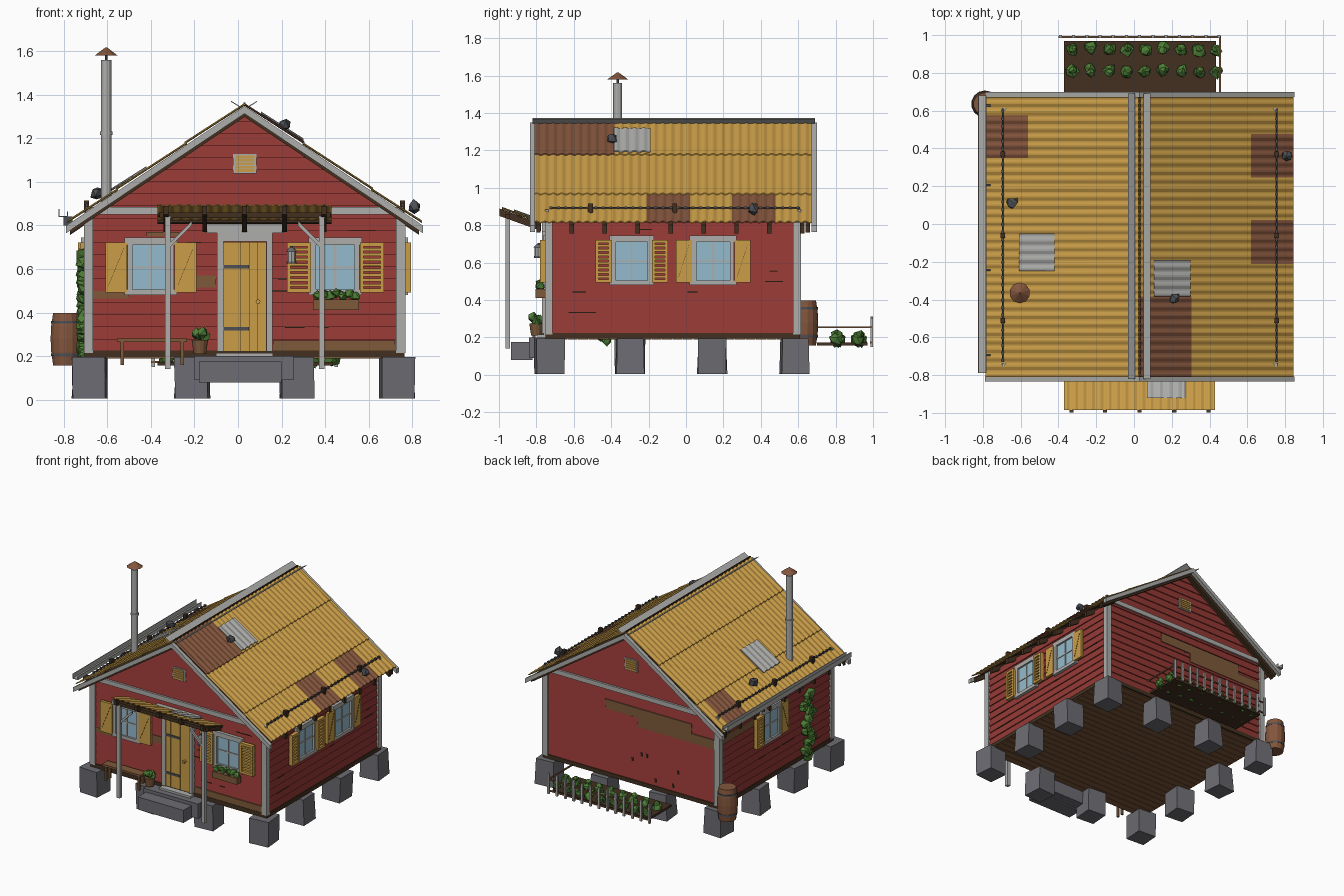
import bpy, bmesh, math, random
from mathutils import Matrix, Vector

if "Cube" in bpy.data.objects:
    bpy.data.objects.remove(bpy.data.objects["Cube"])

random.seed(4)
COLOURS = {
    "red_paint": (0.30, 0.041, 0.035), "mustard": (0.59, 0.34, 0.064),
    "pale_grey": (0.42, 0.42, 0.41), "stone_grey": (0.15, 0.15, 0.17),
    "dark_wood": (0.054, 0.030, 0.014), "rust": (0.23, 0.092, 0.046),
    "glass_blue": (0.30, 0.50, 0.61), "leaf_green": (0.075, 0.21, 0.035),
    "iron": (0.075, 0.078, 0.088), "bare_wood": (0.21, 0.10, 0.042)}
MATS = []
for n, c in COLOURS.items():
    m = bpy.data.materials.new(n)
    m.diffuse_color = (*c, 1)
    m.use_nodes = True
    m.node_tree.nodes["Principled BSDF"].inputs["Base Color"].default_value = m.diffuse_color
    MATS.append(m)
RED, YEL, PALE, STONE, DARK, RUST, GLASS, GREEN, IRON, WOOD = range(10)


def same(x, y, z):
    return (x, y, z)


class Part:
    """Collects solids into one named mesh object."""
    def __init__(self, name):
        self.name, self.bm = name, bmesh.new()

    def __enter__(self):
        return self

    def box(self, r, mat, f=same):
        v = [self.bm.verts.new(f(x, y, z)) for x in r[0:2] for y in r[2:4] for z in r[4:6]]
        for q in ((0, 1, 3, 2), (4, 5, 7, 6), (0, 1, 5, 4), (2, 3, 7, 6), (0, 2, 6, 4), (1, 3, 7, 5)):
            self.bm.faces.new([v[i] for i in q]).material_index = mat

    def paint(self, verts, mat):
        for fc in {fc for v in verts for fc in v.link_faces}:
            fc.material_index = mat

    def rod(self, a, b, r0, mat, r1=None, n=12):
        a, b = Vector(a), Vector(b)
        mx = Matrix.Translation((a + b) / 2) @ (b - a).to_track_quat('Z', 'Y').to_matrix().to_4x4()
        g = bmesh.ops.create_cone(self.bm, cap_ends=True, segments=n, radius1=r0,
                                  radius2=r0 if r1 is None else r1, depth=(b - a).length, matrix=mx)
        self.paint(g["verts"], mat)

    def blob(self, c, r, mat):
        g = bmesh.ops.create_icosphere(self.bm, subdivisions=1, radius=r, matrix=Matrix.Translation(c))
        for v in g["verts"]:
            v.co += Vector([random.uniform(-.25, .25) * r for _ in "xyz"])
        self.paint(g["verts"], mat)

    def sheet(self, d0, d1, y0, y1, f, mat_of, h=0.0, lift=0.007, pitch=0.045):
        """Corrugated metal: waves across y, straight along d."""
        n = round((y1 - y0) / pitch) * 6
        prev = None
        for i in range(n + 1):
            y = y0 + (y1 - y0) * i / n
            w = h + 0.0042 * math.sin(i * math.pi / 3)
            ring = [self.bm.verts.new(f(d, y, w + k)) for d, k in
                    ((d0, 0), (d1, lift), (d1, lift - .005), (d0, -.005))]
            if prev:
                for k in range(4):
                    q = (prev[k], prev[(k + 1) % 4], ring[(k + 1) % 4], ring[k])
                    self.bm.faces.new(q).material_index = mat_of(y - 0.001)
            if i in (0, n):
                self.bm.faces.new(ring).material_index = mat_of(y)
            prev = ring

    def __exit__(self, *a):
        bm = self.bm
        bmesh.ops.recalc_face_normals(bm, faces=bm.faces)
        used = sorted({fc.material_index for fc in bm.faces})
        for fc in bm.faces:
            fc.material_index = used.index(fc.material_index)
        me = bpy.data.meshes.new(self.name)
        bm.to_mesh(me)
        bm.free()
        for u in used:
            me.materials.append(MATS[u])
        bpy.context.collection.objects.link(bpy.data.objects.new(self.name, me))


# Wall frames: u along the wall, d outward, z up
def front(u, d, z): return (u, -0.735 - d, z)
def back(u, d, z): return (u, 0.595 + d, z)
def right(u, d, z): return (0.75 + d, u, z)
def left(u, d, z): return (-0.69 - d, u, z)
def slope(s): return lambda d, y, h: (0.03 + s * d, y, 1.358 - 0.67 * d + h)


# Foundation blocks around the edge
XS, YS = (-0.68, -0.21, 0.27, 0.74), (-0.74, -0.30, 0.14, 0.58)
with Part("foundation_blocks") as p:
    for x in XS:
        for y in YS:
            if x in (XS[0], XS[3]) or y in (YS[0], YS[3]):
                t, cx, cy = random.uniform(-.12, .12), min(max(x, -.68), .73), min(max(y, -.73), .585)
                k, lean = random.uniform(-.2, .8), random.uniform(-.05, .05)
                p.box((-.071, .071, -.071, .071, .005, .195), STONE, lambda a, b, z: (
                    cx + (a * math.cos(t) - b * math.sin(t)) * (1.05 - k * z) + lean * (z - .1),
                    cy + (a * math.sin(t) + b * math.cos(t)) * (1.05 - k * z), z))

# Floor planks and sill
with Part("floor_and_sill") as p:
    p.box((-.705, .765, -.75, .61, .195, .225), DARK)
    for i in range(24):
        p.box((-.70, .76, -.745 + i * .056, -.692 + i * .056, .189, .196), WOOD)

# Wall core with gable, then lapped boards
with Part("walls") as p:
    p.box((-.69, .75, -.735, .595, .22, .835), RED)
    for y0 in (-.735, .575):
        p.box((0, 1, y0, y0 + .02, 0, 1), RED, lambda u, y, v: (.03 + (u - .5) * 1.44 * (1 - v), y, .835 + .49 * v))
    step = 0.0555
    for f, a, b, rows in ((front, -.69, .75, 20), (back, -.69, .75, 20), (left, -.735, .595, 11), (right, -.735, .595, 11)):
        for i in range(rows):
            z = .222 + i * step
            def lap(u, d, v):
                zz = z + v * step
                mid, half = (a + b) / 2, (b - a) / 2
                if rows == 20:
                    half = max(.002, min(half, (1.325 - zz) / .67))
                return f(mid + u * half, d * (.010 - .008 * v), zz)
            p.box((-1, 1, 0, 1, 0, 1), RED, lap)

# Bare boards and cracks on the walls
with Part("weathered_boards") as p:
    for f, a, b, z0, z1 in ((front, -.31, -.10, .515, .57), (front, -.67, -.50, .465, .50), (front, .16, .72, .225, .272),
                            (front, -.42, -.27, .752, .77), (back, -.47, .25, .70, .77), (back, -.67, -.02, .63, .70),
                            (left, .15, .57, .66, .72)):
        p.box((a, b, .004, .0125, z0, z1), WOOD, f)
    for f, a, b in ((front, -.62, .62), (right, -.68, .5), (left, -.6, .5)):
        for i in range(8):
            u, z = random.uniform(a, b), .222 + .0555 * random.randint(1, 10)
            p.box((u, u + random.uniform(.04, .16), .004, .0115, z - .003, z + .003), DARK, f)
    for i in range(8):
        u, z = random.uniform(-.4, .3), .25 + .0555 * random.randint(0, 8)
        p.box((u, u + .012, .004, .0115, z, z + .03), DARK, back)

# Corner boards and gable bands
with Part("corner_boards_and_bands") as p:
    for x in (-.708, .725):
        for y in (-.755, .573):
            p.box((x, x + .043, y, y + .042, .215, .85), PALE)
    for f in (front, back):
        p.box((-.70, .76, 0, .02, .85, .885), PALE, f)

# Roof: boarding, corrugated courses, barge boards, rafters
D = (0, .275, .59, .815)
def rusty(s, c):
    spans = {(1, 0): [(-.82, -.38)], (1, 2): [(-.21, .02), (.25, .48)], (-1, 2): [(.35, .58)]}.get((s, c), [])
    return lambda y: RUST if any(a < y < b for a, b in spans) else YEL
for s, side in ((1, "right"), (-1, "left")):
    f = slope(s)
    with Part("roof_sheets_" + side) as p:
        for c in range(3):
            p.sheet(D[c] - .01 * (c > 0), D[c + 1], -.81, .672, f, rusty(s, c))
        pd, py = ((.075, .27), (-.385, -.19)) if s > 0 else ((.45, .64), (-.25, -.05))
        p.sheet(*pd, *py, f, lambda y: PALE, h=.012)
    with Part("roof_frame_" + side) as p:
        p.box((0, .775, -.80, .665, -.024, -.012), DARK, f)
        for i in range(8):
            y = -.61 + i * .176
            p.box((.68, .80, y - .012, y + .012, -.065, -.02), DARK, f)
        for y in (-.80, .64):
            p.box((0, .80, y, y + .022, -.06, -.02), DARK, f)
    with Part("barge_boards_" + side) as p:
        for y in (-.835, .672):
            p.box((0, .82, y, y + .028, -.045, -.010), PALE, f)
    with Part("snow_rail_" + side) as p:
        x = .03 + s * .725
        p.rod((x, -.73, .893), (x, .61, .893), .0045, IRON, n=6)
        for i in range(34):
            p.box((x - .006, x + .006, -.73 + i * .04, -.715 + i * .04, .886, .900), IRON)
        for y in (-.51, -.06, .37):
            p.box((x - .012, x + .012, y - .013, y + .013, .86, .915), DARK)

# Upturned ridge strips
with Part("ridge_strips") as p:
    for s in (1, -1):
        p.box((.022, .06, -.82, .69, 0, .005), PALE, lambda a, y, h: (.028 + s * a, y, 1.33 + a * .62 + h))
    p.box((.025, .034, -.81, .67, 1.35, 1.364), DARK)

# Stones resting on the roof
with Part("roof_stones") as p:
    for c in ((.215, -.39, 1.262), (.81, .36, .885), (-.645, .115, .945)):
        p.blob(c, .03, IRON)

# Gutter on the left eave
with Part("gutter") as p:
    for r in ((-.825, -.78, .838, .844), (-.825, -.82, .84, .875), (-.785, -.78, .84, .865)):
        p.box((r[0], r[1], -.79, .68, r[2], r[3]), PALE)
    for y in (-.7, -.25, .2, .62):
        p.box((-.80, -.76, y, y + .012, .80, .842), IRON)

# Stove pipe with cap
with Part("stove_pipe") as p:
    c = (-.605, -.365)
    p.rod((*c, .88), (*c, 1.56), .024, PALE)
    p.rod((*c, 1.215), (*c, 1.23), .029, PALE)
    p.rod((*c, 1.55), (*c, 1.59), .006, IRON, n=6)
    p.rod((*c, 1.58), (*c, 1.617), .055, RUST, .004, n=10)

# Windows with shutters
def window(name, f, u0, u1, kinds, w=.10, z0=.505, z1=.71):
    with Part(name) as p:
        p.box((u0, u1, 0, .016, z0, z1), GLASS, f)
        for a, b, c, d in ((u0 - .022, u0, z0, z1), (u1, u1 + .022, z0, z1),
                           (u0 - .035, u1 + .035, z1, z1 + .034), (u0 - .035, u1 + .035, z0 - .025, z0)):
            p.box((a, b, 0, .03, c, d), PALE, f)
        m, h = (u0 + u1) / 2, z0 + (z1 - z0) * .5
        p.box((m - .005, m + .005, 0, .021, z0, z1), PALE, f)
        p.box((u0, u1, 0, .021, h - .005, h + .005), PALE, f)
        for kind, a in zip(kinds, (u0 - .024 - w, u1 + .024)):
            b, lo, hi = a + w, z0 - .012, z1 + .012
            if kind == "louvre":
                for r in ((a, a + .016, lo, hi), (b - .016, b, lo, hi), (a, b, lo, lo + .018), (a, b, hi - .018, hi)):
                    p.box((r[0], r[1], .016, .045, r[2], r[3]), YEL, f)
                for i in range(8):
                    z = lo + .026 + i * .0235
                    p.box((a, b, .02, .04, z, z + .013), YEL, f)
            else:
                p.box((a, b, .016, .036, lo, hi), YEL, f)
                p.box((0, 1, .036, .038, 0, .004), DARK, lambda u, d, z: f(a + .015 + u * (w - .03), d, lo + .03 + u * .17 + z))

window("front_window_left", front, -.485, -.315, ("plain", "plain"))
window("front_window_right", front, .358, .535, ("louvre", "louvre"), .11)
window("right_window_front", right, -.375, -.205, ("louvre", "louvre"), .085)
window("right_window_back", right, .055, .235, ("plain", "plain"), .085)
window("left_window", left, -.08, .09, ("plain", "louvre"), .085)

# Gable vents
for f, n in ((front, "front_vent"), (back, "back_vent")):
    with Part(n) as p:
        p.box((-.022, .085, 0, .014, 1.038, 1.128), PALE, f)
        for i in range(5):
            p.box((-.012, .075, 0, .02, 1.046 + i * .0155, 1.058 + i * .0155), YEL, f)

# Door with frame, hinges and knob
with Part("door") as p:
    for i in range(5):
        p.box((-.066 + i * .0394, -.0285 + i * .0394, 0, .026, .222, .725), YEL, front)
    p.box((-.066, .13, 0, .02, .222, .725), DARK, front)
    for z in (.325, .61):
        p.box((-.068, .05, .02, .032, z - .008, z + .008), IRON, front)
    p.rod((.092, -.755, .45), (.092, -.785, .45), .011, YEL, n=8)
with Part("door_frame") as p:
    for r in ((-.096, -.066, .222, .76), (.13, .158, .222, .76), (-.096, .158, .727, .765), (-.15, .21, .765, .815)):
        p.box((r[0], r[1], 0, .036, r[2], r[3]), PALE, front)
    p.box((-.10, .16, 0, .06, .20, .215), PALE, front)

# Stone steps
with Part("steps") as p:
    p.box((-.20, .255, -.84, -.735, .09, .20), STONE)
    p.box((-.18, .20, -.935, -.82, .08, .175), STONE)

# Porch: roof tilting down to the wall, rafters, posts, braces
def porch(x, y, h): return (x, y, .893 - .36 * (y + .98) + h)
with Part("porch_roof") as p:
    swap = lambda d, y, h: porch(y, d, h)
    p.sheet(-.985, -.785, -.37, .43, swap, lambda y: YEL, lift=0)
    p.sheet(-.92, -.80, .07, .27, swap, lambda y: PALE, h=.010, lift=0)
    for x in (-.33, -.153, .03, .213, .395):
        p.box((x - .011, x + .011, -.997, -.775, -.05, -.01), DARK, porch)
    for y in (-.90, -.81):
        p.box((-.37, .43, y, y + .02, -.018, -.008), DARK, porch)
    p.box((-.36, .425, -.965, -.94, .835, .86), DARK)
with Part("porch_posts") as p:
    for x, s in ((-.322, 1), (.385, -1)):
        p.box((x - .013, x + .013, -.966, -.94, .14, .84), PALE)
        p.box((0, .11, -.96, -.945, -.011, .011), PALE, lambda a, y, h: (x + s * a, y, .70 + a + h))

# Bench
with Part("bench") as p:
    p.box((-.555, -.235, -.825, -.757, .265, .28), WOOD)
    for x in (-.54, -.265):
        for y in (-.82, -.775):
            p.box((x, x + .016, y, y + .016, .16, .266), WOOD)

# Potted plant and window box
with Part("potted_plant") as p:
    p.rod((-.175, -.80, .21), (-.175, -.80, .275), .028, WOOD, .038)
    for i in range(5):
        p.blob((-.175 + .02 * math.cos(i * 1.3), -.80 + .02 * math.sin(i * 1.3), .285 + .006 * i), .026, GREEN)
with Part("window_box") as p:
    p.box((.345, .555, .02, .07, .412, .46), WOOD, front)
    for i in range(7):
        p.blob((.365 + i * .029, -.78, .475 + .012 * (i % 2)), .024, GREEN)

# Lantern
with Part("lantern") as p:
    p.box((.238, .252, .01, .06, .695, .705), IRON, front)
    p.rod((.245, -.79, .635), (.245, -.79, .68), .02, PALE, n=8)
    p.rod((.245, -.79, .68), (.245, -.79, .70), .027, STONE, .006, n=8)
    p.rod((.245, -.79, .625), (.245, -.79, .635), .023, STONE, n=8)

# Climbing vine on the left wall
with Part("vine") as p:
    for i in range(34):
        z = .19 + i * .0145
        p.blob((-.710, -.44 + .03 * math.sin(i * .5) + random.uniform(-.035, .035), z), .032, GREEN)

# Rain barrel
with Part("barrel") as p:
    prof = ((.157, .06), (.22, .069), (.28, .072), (.34, .069), (.398, .06))
    for (z0, r0), (z1, r1) in zip(prof, prof[1:]):
        p.rod((-.79, .635, z0), (-.79, .635, z1), r0, RUST, r1, n=14)
    for z, r in ((.20, .0695), (.35, .0695)):
        p.rod((-.79, .635, z), (-.79, .635, z + .012), r, IRON, n=14)

# Garden bed, plants and fence
with Part("garden_bed") as p:
    p.box((-.37, .435, .70, .97, .158, .174), DARK)
    for i in range(9):
        for y in (.81, .925):
            for k in (0, 1):
                p.blob((-.325 + i * .096 - .01 * (i > 7), y + random.uniform(-.01, .01), .187 + k * .026), .036 - k * .012, GREEN)
with Part("garden_fence") as p:
    for z in (.168, .252):
        p.box((-.40, .46, .985, .995, z, z + .009), WOOD)
    p.box((.45, .46, .70, .995, .25, .259), WOOD)
    for i in range(13):
        x, t = -.39 + i * .07, random.uniform(-.012, .012)
        p.box((x - .008, x + .008, .986, 1.0, .15, .305 + t), PALE)
